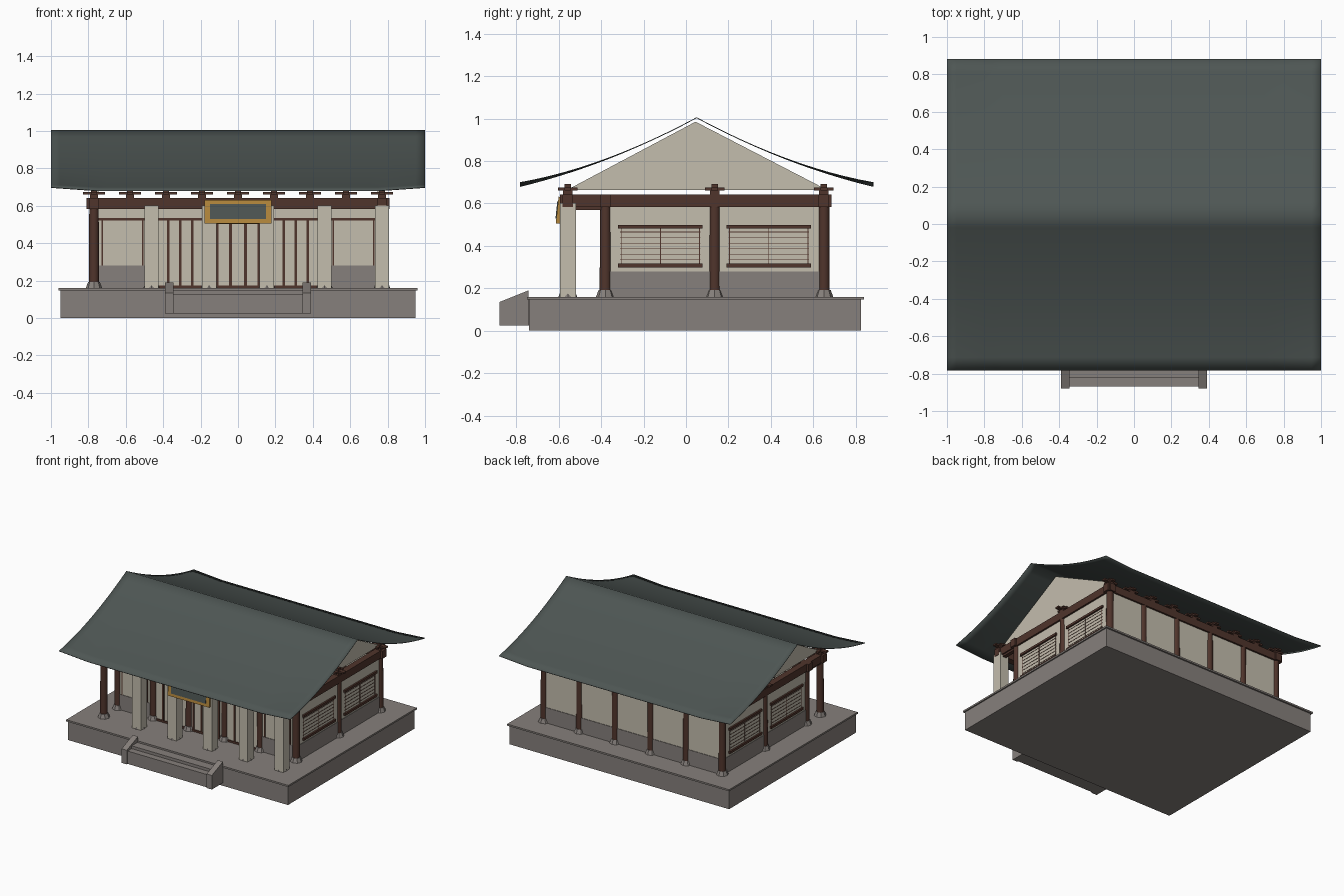
import bpy, bmesh, math
from mathutils import Vector

if "Cube" in bpy.data.objects:
    bpy.data.objects.remove(bpy.data.objects["Cube"])


def material(name, rgb):
    m = bpy.data.materials.new(name)
    m.use_nodes = True
    m.diffuse_color = (*rgb, 1)
    m.node_tree.nodes["Principled BSDF"].inputs["Base Color"].default_value = (*rgb, 1)
    return m


STONE = material("grey stone", (0.24, 0.215, 0.2))
PLASTER = material("cream plaster", (0.55, 0.51, 0.42))
WOOD = material("dark red wood", (0.08, 0.035, 0.025))
TILE = material("dark green tile", (0.076, 0.093, 0.088))
GOLD = material("gold trim", (0.45, 0.24, 0.045))


def finish(name, bm, mat, smooth=False):
    bmesh.ops.recalc_face_normals(bm, faces=bm.faces)
    me = bpy.data.meshes.new(name)
    bm.to_mesh(me)
    bm.free()
    me.materials.append(mat)
    for p in me.polygons:
        p.use_smooth = smooth
    ob = bpy.data.objects.new(name, me)
    bpy.context.collection.objects.link(ob)
    return ob


def boxes(name, mat, spans):
    """One object from boxes given as (x range, y range, z range)."""
    bm = bmesh.new()
    for span in spans:
        verts = bmesh.ops.create_cube(bm, size=1)["verts"]
        for v in verts:
            v.co = Vector([(a + b) / 2 + c * (b - a) for c, (a, b) in zip(v.co, span)])
    return finish(name, bm, mat)


def around(c, half):
    return (c - half, c + half)


def prism(name, mat, outline, xs):
    """Extrude a (y, z) outline along x for each x range."""
    bm = bmesh.new()
    for x0, x1 in xs:
        face = bm.faces.new([bm.verts.new((x0, y, z)) for y, z in outline])
        new = bmesh.ops.extrude_face_region(bm, geom=[face])["geom"]
        moved = [g for g in new if isinstance(g, bmesh.types.BMVert)]
        bmesh.ops.translate(bm, verts=moved, vec=(x1 - x0, 0, 0))
    return finish(name, bm, mat)


def cones(name, mat, spots, r1, r2, z0, z1, sides):
    bm = bmesh.new()
    for x, y in spots:
        verts = bmesh.ops.create_cone(bm, cap_ends=True, segments=sides, radius1=r1,
                                      radius2=r2, depth=z1 - z0)["verts"]
        bmesh.ops.translate(bm, verts=verts, vec=(x, y, (z0 + z1) / 2))
    return finish(name, bm, mat)


# Column grid
SIDE, PORCH, FRONT, MID, BACK = 0.77, -0.557, -0.38, 0.135, 0.65
FLOOR = 0.16
cols = [-SIDE + i * SIDE * 2 / 5 for i in range(6)]

# Platform and steps
boxes("platform", STONE, [((-0.95, 0.95), (-0.74, 0.825), (0, 0.147))])
boxes("platform_cap", STONE, [((-0.96, 0.96), (-0.75, 0.838), (0.147, FLOOR))])
boxes("steps", STONE, [((-0.35, 0.35), (-0.87, -0.82), (0.025, 0.125)),
                       ((-0.35, 0.35), (-0.82, -0.74), (0.025, 0.147))])
prism("step_cheeks", STONE, [(-0.88, 0.025), (-0.88, 0.135), (-0.742, 0.19), (-0.742, 0.025)],
      [(-0.39, -0.345), (0.345, 0.39)])

# Columns, bases and plaster porch posts
porch = [(x, PORCH) for x in cols]
hall = [(x, y) for x in cols for y in (FRONT, BACK)] + [(-SIDE, MID), (SIDE, MID)]
cones("column_bases", STONE, porch + hall, 0.044, 0.032, FLOOR, 0.192, 8)
columns = cones("columns", WOOD, porch[:1] + hall, 0.027, 0.025, 0.19, 0.62, 16)
for p in columns.data.polygons:
    p.use_smooth = abs(p.normal.z) < 0.5
boxes("porch_posts", PLASTER, [(around(x, 0.038), around(y, 0.038), (FLOOR, 0.602))
                               for x, y in porch[1:]])

# Beams
long_beams = [((-0.81, 0.81), around(y, 0.025), (0.583, 0.642)) for y in (PORCH, FRONT, BACK)]
side_beams = [(around(s * SIDE, 0.025), (-0.595, 0.685), (0.583, 0.642)) for s in (-1, 1)]
ties = [(around(x, 0.015), (PORCH, FRONT), (0.568, 0.6)) for x in cols]
boxes("beams", WOOD, long_beams + side_beams + ties)

# Bracket sets on the beams
spots = [(-SIDE + i * SIDE / 4, y) for i in range(9) for y in (PORCH, BACK)]
spots += [(-SIDE, MID), (SIDE, MID)]
brackets = []
for x, y in spots:
    brackets += [(around(x, 0.022), around(y, 0.022), (0.642, 0.664)),
                 (around(x, 0.06), around(y, 0.016), (0.662, 0.675)),
                 (around(x, 0.016), around(y, 0.046), (0.662, 0.675)),
                 (around(x, 0.015), around(y, 0.015), (0.675, 0.692))]
boxes("brackets", WOOD, brackets)

# Hall walls: stone footing with plaster above
def wall_ring(low, high, half):
    ring = [(around(s * SIDE, half), (FRONT, BACK), (low, high)) for s in (-1, 1)]
    ring.append(((-SIDE, SIDE), around(BACK, half), (low, high)))
    ring += [((min(s * cols[4], s * SIDE), max(s * cols[4], s * SIDE)),
              around(FRONT, half), (low, high)) for s in (-1, 1)]
    return ring


boxes("wall_footing", STONE, wall_ring(FLOOR, 0.28, 0.015))
boxes("plaster_walls", PLASTER, wall_ring(0.28, 0.585, 0.011))
boxes("door_panels", PLASTER, [((cols[1], cols[4]), around(FRONT, 0.009), (FLOOR, 0.585))])

# Door bars and wall trim
trim = [((-SIDE, SIDE), around(FRONT, 0.016), (0.522, 0.534)),
        ((cols[1], cols[4]), around(FRONT, 0.016), (FLOOR, 0.175))]
for bay in (-1, 0, 1):
    middle = bay * cols[4] * 2 / 3
    offsets = (-0.11, -0.04, 0.04, 0.11) if bay == 0 else (-0.064, 0, 0.064)
    trim += [(around(middle + d, 0.007), around(FRONT, 0.016), (FLOOR, 0.525)) for d in offsets]
for s in (-1, 1):
    trim += [(around(s * x, 0.004), around(FRONT, 0.016), (0.28, 0.525)) for x in (0.508, 0.727)]
boxes("door_bars", WOOD, trim)

# Side windows: heavy rails with a fine lattice
rails, lattice = [], []
for s in (-1, 1):
    for y0, y1 in ((-0.32, 0.078), (0.19, 0.59)):
        rails += [(around(s * SIDE, 0.024), (y0, y1), around(z, 0.009)) for z in (0.308, 0.49)]
        lattice += [(around(s * SIDE, 0.013), (y0 + 0.01, y1 - 0.01),
                     around(0.335 + i * 0.026, 0.0015)) for i in range(6)]
        lattice += [(around(s * SIDE, 0.013), around(y, 0.002), (0.31, 0.49))
                    for y in (y0 + 0.015, (y0 + y1) / 2, y1 - 0.015)]
boxes("window_rails", WOOD, rails)
boxes("window_lattice", WOOD, lattice)

# Name board, blank, leaning slightly
board = boxes("board_frame", GOLD, [((-0.18, 0.18), (-0.01, 0.01), (-0.063, 0.063))])
panel = boxes("board_panel", TILE, [((-0.15, 0.15), (-0.014, -0.008), (-0.04, 0.04))])
for ob in (board, panel):
    ob.location = (0, -0.597, 0.568)
    ob.rotation_euler.x = math.radians(-6)

# Gable ends
prism("gables", PLASTER, [(-0.56, 0.664), (0.045, 0.985), (0.665, 0.664)],
      [(-0.765, -0.745), (0.745, 0.765)])

# Roof: concave slopes with lifted corners
RIDGE_Y, RIDGE_Z, EAVE_Z, REACH = 0.05, 1.006, 0.682, 0.833
rows, columns_n = 24, 40
bm = bmesh.new()
grid = []
for j in range(rows + 1):
    t = 2 * j / rows - 1
    a = abs(t)
    drop = 1.38 * a - 0.38 * a * a
    line = []
    for i in range(columns_n + 1):
        x = 2 * i / columns_n - 1
        lift = 0.018 * max(0, (abs(x) - 0.75) / 0.25) * a ** 3
        line.append(bm.verts.new((x, RIDGE_Y + REACH * t,
                                  RIDGE_Z - (RIDGE_Z - EAVE_Z) * drop + lift)))
    grid.append(line)
for j in range(rows):
    for i in range(columns_n):
        bm.faces.new((grid[j][i], grid[j][i + 1], grid[j + 1][i + 1], grid[j + 1][i]))
roof = finish("roof", bm, TILE, smooth=True)
shell = roof.modifiers.new("thickness", "SOLIDIFY")
shell.thickness = 0.004
shell.offset = -1
